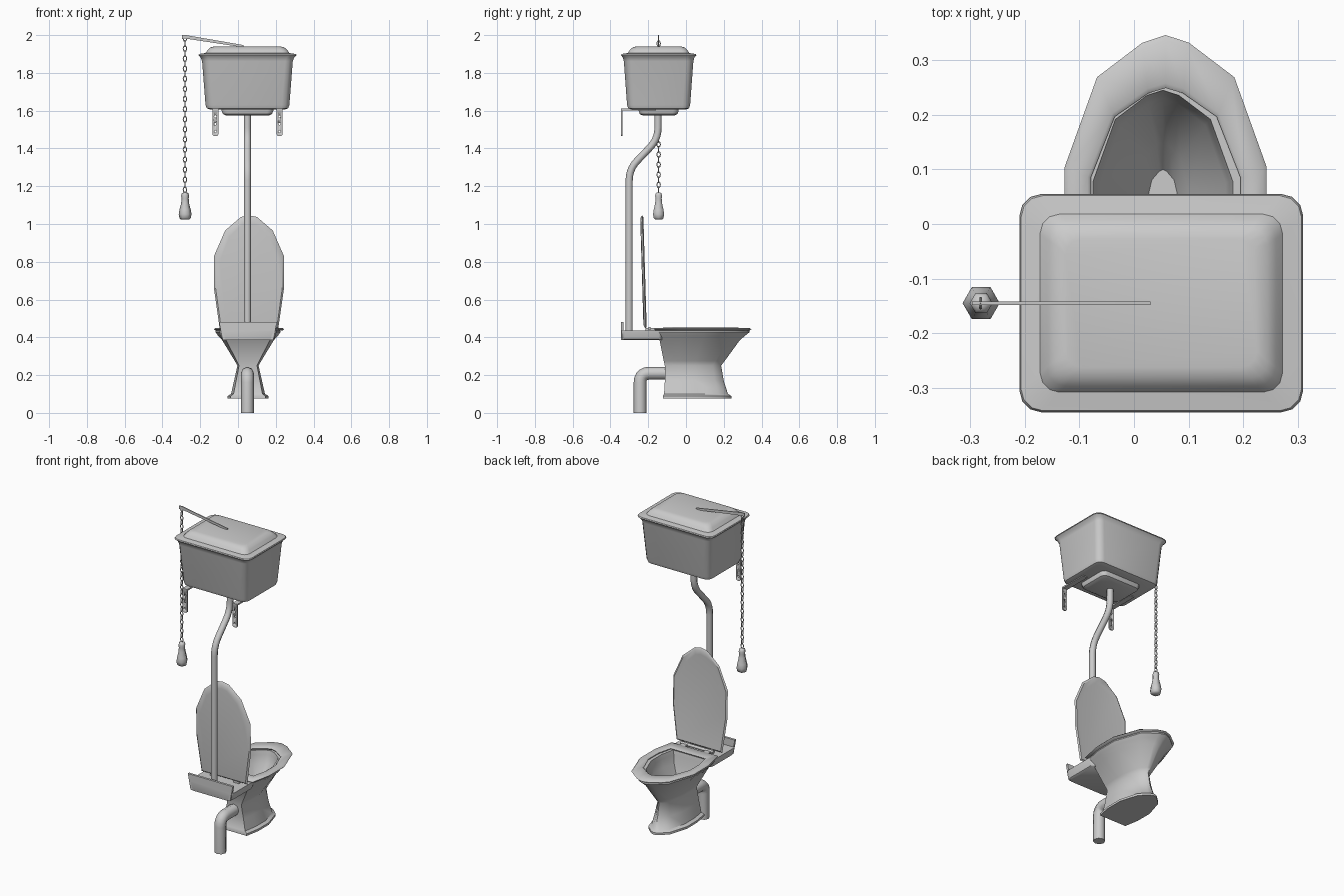
import bpy, bmesh, math
from mathutils import Vector, Matrix

if "Cube" in bpy.data.objects:
    bpy.data.objects.remove(bpy.data.objects["Cube"])

CX, TY = 0.05, -0.145          # cistern centre


def finish(ob, angle=40):
    bpy.ops.object.select_all(action='DESELECT')
    ob.select_set(True)
    bpy.context.view_layer.objects.active = ob
    bpy.ops.object.shade_smooth_by_angle(angle=math.radians(angle))
    return ob


def make(name, bm, angle=40):
    bmesh.ops.recalc_face_normals(bm, faces=bm.faces)
    me = bpy.data.meshes.new(name)
    bm.to_mesh(me)
    bm.free()
    ob = bpy.data.objects.new(name, me)
    bpy.context.collection.objects.link(ob)
    return finish(ob, angle)


def loft(name, rings, loop=False, angle=40):
    """Skin a stack of rings; cap both ends, or join last ring to first."""
    bm = bmesh.new()
    vs = [[bm.verts.new(p) for p in r] for r in rings]
    n = len(vs[0])
    for a, b in zip(vs, vs[1:] + (vs[:1] if loop else [])):
        for i in range(n):
            j = (i + 1) % n
            bm.faces.new((a[i], a[j], b[j], b[i]))
    if not loop:
        bm.faces.new(vs[0])
        bm.faces.new(vs[-1])
    return make(name, bm, angle)


def rrect(cx, cy, hx, hy, r, z, seg=3):
    pts = []
    for k, (sx, sy) in enumerate(((1, 1), (-1, 1), (-1, -1), (1, -1))):
        for s in range(seg + 1):
            a = math.pi / 2 * (k + s / seg)
            pts.append((cx + sx * (hx - r) + r * math.cos(a),
                        cy + sy * (hy - r) + r * math.sin(a), z))
    return pts


OVAL = [(0, 1), (.23, .973), (.68, .85), (1, .53), (1, .25), (.85, 0)]


def oval(cx, w, y0, y1, z, shape=OVAL):
    """Mirrored egg-shaped ring, pointed at +y and blunt at the back."""
    half = [(u * w, y0 + v * (y1 - y0)) for u, v in shape]
    return ([(cx + x, y, z) for x, y in half] +
            [(cx - x, y, z) for x, y in reversed(half[1:])])


def box(bm, lo, hi):
    lo, hi = Vector(lo), Vector(hi)
    m = Matrix.Translation((lo + hi) / 2) @ Matrix.Diagonal((*(hi - lo), 1))
    return bmesh.ops.create_cube(bm, size=1, matrix=m)['verts']


def tube(name, pts, radius, fillet):
    """Pipe along a polyline with rounded corners."""
    pts = [Vector(p) for p in pts]
    path = [pts[0]]
    for a, b, c in zip(pts, pts[1:], pts[2:]):
        p, q = b + (a - b).normalized() * fillet, b + (c - b).normalized() * fillet
        for k in range(6):
            t = k / 5
            path.append(p * (1 - t) ** 2 + b * 2 * t * (1 - t) + q * t * t)
    path.append(pts[-1])
    cu = bpy.data.curves.new(name, 'CURVE')
    cu.dimensions = '3D'
    cu.bevel_depth, cu.bevel_resolution, cu.use_fill_caps = radius, 2, True
    sp = cu.splines.new('POLY')
    sp.points.add(len(path) - 1)
    for s, p in zip(sp.points, path):
        s.co = (*p, 1)
    ob = bpy.data.objects.new(name, cu)
    bpy.context.collection.objects.link(ob)
    bpy.ops.object.select_all(action='DESELECT')
    ob.select_set(True)
    bpy.context.view_layer.objects.active = ob
    bpy.ops.object.convert(target='MESH')
    return finish(bpy.context.view_layer.objects.active, 50)


# Cistern body, lid and outlet block
loft("cistern", [rrect(CX, TY, hx, hy, r, z) for hx, hy, r, z in (
    (.20, .145, .03, 1.607), (.215, .16, .035, 1.612), (.222, .167, .04, 1.63),
    (.24, .184, .04, 1.862), (.248, .19, .04, 1.882), (.26, .2, .04, 1.895))])
loft("cistern_lid", [rrect(CX, TY, hx, hy, r, z) for hx, hy, r, z in (
    (.26, .2, .04, 1.893), (.257, .197, .04, 1.9), (.222, .163, .035, 1.905),
    (.21, .152, .035, 1.922), (.195, .137, .03, 1.935), (.175, .118, .03, 1.94))])
loft("cistern_outlet", [rrect(CX, TY, hx, hy, .03, z) for hx, hy, z in (
    (.115, .085, 1.575), (.13, .1, 1.582), (.137, .106, 1.6), (.137, .106, 1.615))])

# Pipes
tube("flush_pipe", [(CX, TY - .003, 1.59), (CX, TY - .003, 1.45),
                    (CX, -.301, 1.29), (CX, -.301, .42)], .019, .06)
tube("waste_pipe", [(CX, -.243, 0), (CX, -.243, .21), (CX, -.09, .21)], .034, .05)

# Wall brackets with screw holes
bm = bmesh.new()
for x in (CX - .17, CX + .17):
    for k in range(3):
        bmesh.ops.create_cone(bm, cap_ends=True, segments=8, radius1=.006, radius2=.006, depth=.1,
                              matrix=Matrix.Translation((x, -.34, 1.49 + k * .04)) @
                              Matrix.Rotation(math.pi / 2, 4, 'X'))
cutter = make("hole_cutter", bm)
cutter.hide_render = True
cutter.hide_set(True)
for side, x in (("left", CX - .17), ("right", CX + .17)):
    bm = bmesh.new()
    prof = [(-.345, 1.465), (-.336, 1.465), (-.336, 1.602), (-.16, 1.602), (-.16, 1.611), (-.345, 1.611)]
    f = bm.faces.new([bm.verts.new((x - .016, y, z)) for y, z in prof])
    ext = bmesh.ops.extrude_face_region(bm, geom=[f])
    bmesh.ops.translate(bm, vec=(.032, 0, 0),
                        verts=[v for v in ext['geom'] if isinstance(v, bmesh.types.BMVert)])
    ends = [e for e in bm.edges if all(v.co.z < 1.47 for v in e.verts)
            and abs(e.verts[0].co.y - e.verts[1].co.y) > .005]
    bmesh.ops.bevel(bm, geom=ends, offset=.012, segments=3, profile=.5, affect='EDGES')
    ob = make(side + "_bracket", bm, 30)
    mod = ob.modifiers.new("holes", 'BOOLEAN')
    mod.object, mod.solver = cutter, 'EXACT'
    bpy.ops.object.modifier_apply(modifier=mod.name)
bpy.data.objects.remove(cutter)

# Flush lever
bm = bmesh.new()
prof = [(-.297, 2.0), (-.275, 2.0), (.03, 1.947), (.03, 1.935), (-.28, 1.982), (-.297, 1.98)]
loft("flush_lever", [[(x, TY + s * .003, z) for x, z in prof] for s in (-1, 1)], angle=30)

# Pull chain of alternating links
bpy.ops.mesh.primitive_torus_add(major_segments=8, minor_segments=5,
                                 major_radius=.009, minor_radius=.0028)
link = bpy.context.object
link.data.transform(Matrix.Diagonal((1, 1.6, 1, 1)))
link.data.transform(Matrix.Rotation(math.pi / 2, 4, 'X'))
link.name = "chain_link"
finish(link, 60)
for i in range(31):
    ob = link if i == 0 else link.copy()
    if i:
        bpy.context.collection.objects.link(ob)
    ob.location = (-.281, TY, 1.982 - i * .0267)
    ob.rotation_euler.z = math.pi / 2 * (i % 2)

# Hexagonal pull handle
loft("pull_handle", [[(-.28 + r * math.cos(k * math.pi / 3), TY + r * math.sin(k * math.pi / 3), z)
                      for k in range(6)]
                     for r, z in ((.022, 1.024), (.03, 1.032), (.034, 1.052), (.03, 1.075), (.021, 1.11),
                                  (.019, 1.135), (.021, 1.15), (.017, 1.163), (.006, 1.168))], angle=70)

# Pedestal and bowl in one skin
BX = .053
loft("bowl", [oval(BX, *r) for r in (
    (.108, -.122, .24, .077), (.108, -.122, .24, .09), (.09, -.116, .222, .1),
    (.074, -.112, .2, .17), (.056, -.112, .186, .25), (.07, -.118, .205, .275),
    (.137, -.14, .285, .385), (.16, -.16, .315, .41), (.172, -.172, .337, .428), (.17, -.17, .335, .436),
    (.128, -.11, .245, .436), (.122, -.105, .24, .41), (.115, -.1, .23, .36),
    (.048, -.06, .15, .25), (.03, -.03, .1, .19))], angle=45)

# Rear shelf with upstand
loft("rear_shelf", [rrect(BX, -.235, hx, .11, .02, z) for hx, z in (
    (.132, .385), (.14, .39), (.152, .43), (.152, .436))])
bm = bmesh.new()
vs = box(bm, (BX - .153, -.345, .387), (BX + .153, -.331, .481))
for v in vs:
    if v.co.z < .4:
        v.co.x = BX + (v.co.x - BX) * .88
make("shelf_upstand", bm, 30)

# Seat ring
SX = .058
loft("seat", [oval(SX, *r) for r in (
    (.18, -.163, .338, .437), (.185, -.168, .346, .443), (.178, -.162, .336, .45),
    (.143, -.108, .258, .451), (.137, -.1, .249, .445), (.141, -.105, .254, .437))],
    loop=True, angle=60)

# Raised seat lid, drawn as an outline then stood upright with a slight lean
LID = [(0, 1), (.23, .985), (.68, .866), (1, .64), (1, .35), (.84, 0)]
lid = [oval(SX, w, z0, z1, t, LID) for w, z0, z1, t in (
    (.15, .475, 1.005, -.011), (.176, .455, 1.035, -.008), (.185, .448, 1.046, 0),
    (.176, .455, 1.035, .006), (.15, .475, 1.005, .003))]
loft("seat_lid", [[(x, -.214 - .03 * (h - .45) + t, h) for x, h, t in r] for r in lid], angle=35)

# Hinge bar and lugs
bm = bmesh.new()
bmesh.ops.create_cone(bm, cap_ends=True, segments=10, radius1=.009, radius2=.009, depth=.22,
                      matrix=Matrix.Translation((SX, -.193, .447)) @ Matrix.Rotation(math.pi / 2, 4, 'Y'))
for s in (-1, 1):
    box(bm, (SX + s * .08 - .018, -.215, .434), (SX + s * .08 + .018, -.155, .45))
make("hinge", bm)
